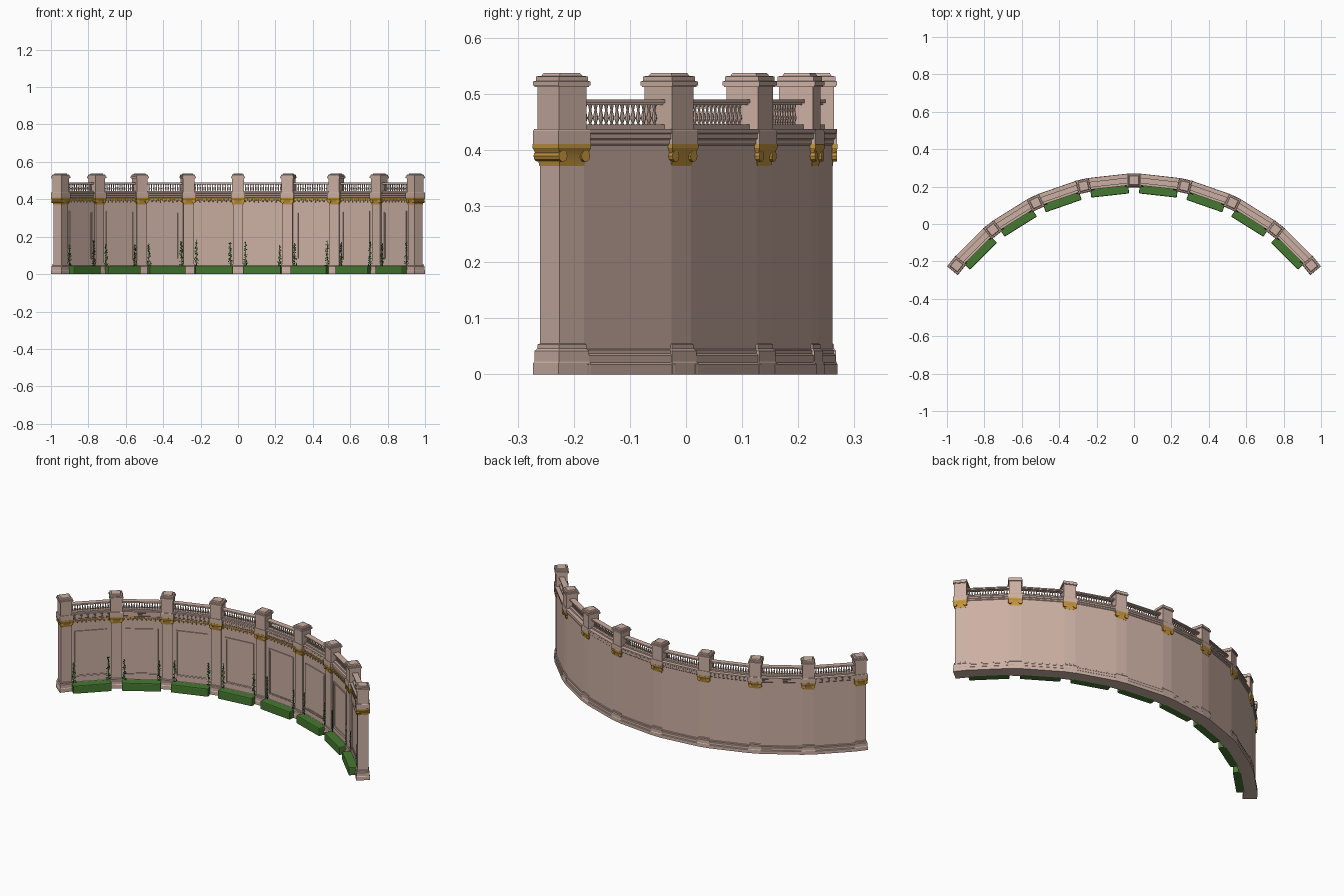
import bpy, bmesh, math, random
from mathutils import Matrix, Vector

if "Cube" in bpy.data.objects:
    bpy.data.objects.remove(bpy.data.objects["Cube"])

random.seed(4)
R, CY = 1.2165, -0.9835            # arc radius and centre
STEP = math.radians(12.8)          # angle between pillars
HALF = STEP / 2
PILLARS = [i * STEP for i in range(-4, 5)]
BAYS = [(i + 0.5) * STEP for i in range(-4, 4)]
BACK = (R + .028) * math.cos(HALF) + .028 * math.sin(HALF)   # outer wall face
WALL_T = (R + .028) * math.sin(HALF) - .028 * math.cos(HALF)  # half bay length
FRONT = 1.194                      # inner wall face


def material(name, col):
    m = bpy.data.materials.new(name)
    m.diffuse_color = (*col, 1)
    m.use_nodes = True
    m.node_tree.nodes["Principled BSDF"].inputs["Base Color"].default_value = m.diffuse_color
    return m


STONE = material("pink stone", (.60, .43, .365))
GOLD = material("gold", (.55, .30, .05))
HEDGE = material("hedge green", (.06, .19, .03))
VINE = material("vine green", (.025, .11, .02))


def frame(angle, r=0.0):
    """Local x runs along the wall, y points outward."""
    pos = Vector((r * math.sin(angle), CY + r * math.cos(angle), 0))
    return Matrix.Translation(pos) @ Matrix.Rotation(-angle, 4, 'Z')


def loft(bm, rings):
    rows = [[bm.verts.new(p) for p in ring] for ring in rings]
    n = len(rows[0])
    for a, b in zip(rows, rows[1:]):
        for i in range(n):
            j = (i + 1) % n
            bm.faces.new((a[i], a[j], b[j], b[i]))
    bm.faces.new(rows[0][::-1])
    bm.faces.new(rows[-1])


def lathe(bm, profile, n, m=Matrix(), square=False):
    """Stack of n-sided rings from (half width, z) pairs."""
    k = math.sqrt(2) if square else 1
    off = math.pi / 4 if square else 0
    loft(bm, [[m @ Vector((r * k * math.cos(off + math.tau * i / n),
                           r * k * math.sin(off + math.tau * i / n), z))
               for i in range(n)] for r, z in profile])


def box(bm, lo, hi):
    (x0, y0, z0), (x1, y1, z1) = lo, hi
    loft(bm, [[Vector(p) for p in ((x0, y0, z), (x1, y0, z), (x1, y1, z), (x0, y1, z))]
              for z in (z0, z1)])


def repeat(name, build, angles, r, mat, smooth=False):
    """Build one piece per angle and place it around the arc."""
    bm = bmesh.new()
    for a in angles:
        part = bmesh.new()
        build(part)
        bmesh.ops.recalc_face_normals(part, faces=part.faces)
        part.transform(frame(a, r))
        tmp = bpy.data.meshes.new("tmp")
        part.to_mesh(tmp)
        part.free()
        bm.from_mesh(tmp)
        bpy.data.meshes.remove(tmp)
    me = bpy.data.meshes.new(name)
    bm.to_mesh(me)
    bm.free()
    me.materials.append(mat)
    ob = bpy.data.objects.new(name, me)
    bpy.context.scene.collection.objects.link(ob)
    if smooth:
        bpy.context.view_layer.objects.active = ob
        ob.select_set(True)
        bpy.ops.object.shade_smooth_by_angle()
        ob.select_set(False)
    return ob


# Square pillars with stepped base, cornice block and pedestal
def pillar(bm):
    lathe(bm, [(.0365, 0), (.0365, .02), (.0345, .023), (.0345, .042), (.031, .046),
               (.031, .053), (.028, .055), (.028, .409), (.0365, .411), (.0365, .434),
               (.035, .437), (.031, .437), (.031, .512), (.0345, .512), (.0345, .515),
               (.0365, .515), (.0365, .522), (.033, .523), (.033, .531),
               (.026, .532), (.023, .537)], 4, square=True)


# Gold capitals with scrolls
def capital(bm):
    lathe(bm, [(.0285, .371), (.0295, .378), (.032, .390), (.036, .401), (.0372, .403),
               (.0372, .411)], 4, square=True)
    for s in (-1, 1):
        m = Matrix.Translation((s * .026, 0, .389)) @ Matrix.Rotation(math.pi / 2, 4, 'X')
        lathe(bm, [(.010, -.036), (.010, .036)], 10, m)


# Wall bay: base mouldings, plain face and stepped cornice in one profile
def wall(bm):
    prof = [(.009, 0), (.009, .018), (.006, .021), (.006, .034), (.003, .037),
            (.003, .043), (0, .045), (0, .408), (.003, .411), (.003, .418),
            (.006, .420), (.006, .428), (.008, .430), (.008, .437)]
    pts = [(BACK + d, z) for d, z in prof] + [(FRONT - d, z) for d, z in reversed(prof)]
    loft(bm, [[Vector((t, y, z)) for y, z in pts] for t in (-WALL_T, WALL_T)])


# Raised panel frames on the inner face
def panel(bm):
    w, z0, z1 = .083, .075, .335
    for d, g in ((.005, 0), (.003, .006)):
        a, b, c = w - g, z0 + g, z1 - g
        y0, y1 = FRONT - d, FRONT + .002
        for s in (-1, 1):
            box(bm, (s * a - .003, y0, b), (s * a + .003, y1, c))
        for z in (b, c):
            box(bm, (-a - .003, y0, z - .003), (a + .003, y1, z + .003))


# Gold frieze of rosettes and drops
def frieze(bm):
    n = 17
    for i in range(n):
        x = (i - (n - 1) / 2) * .0118
        m = Matrix.Translation((x, FRONT - .001, .397 if i % 2 else .391))
        h = .005 if i % 2 else .009
        lathe(bm, [(.0008, -h), (.0045, 0), (.0008, h)], 6, m)
    box(bm, (-.104, FRONT - .003, .402), (.104, FRONT + .002, .406))


# Balustrade rails and turned balusters
RAIL = 1.2125


def rails(bm):
    for z0, z1, w in ((.437, .445, .014), (.480, .484, .011), (.484, .490, .015)):
        box(bm, (-.108, -w, z0), (.108, w, z1))


def balusters(bm):
    for i in range(15):
        m = Matrix.Translation(((i - 7) * .0135, 0, 0))
        lathe(bm, [(.004, .444), (.002, .448), (.0048, .456), (.0036, .463),
                   (.002, .471), (.003, .476), (.004, .481)], 8, m)


# Clipped hedges
def hedge(bm):
    box(bm, (-.102, 1.143, .001), (.102, 1.192, .046))
    bmesh.ops.bevel(bm, geom=[e for e in bm.edges if max(v.co.z for v in e.verts) > .02],
                    offset=.005, segments=2, affect='EDGES', profile=.5)


# Climbing vines made of small leaves on a thin stem
def vines(bm):
    for s in (-1, 1):
        top = random.uniform(.15, .185)
        box(bm, (s * .092 - .001, FRONT - .008, .03), (s * .092 + .001, FRONT - .005, top))
        for _ in range(48):
            u = random.random() ** 1.3
            z = .04 + u * (top - .04)
            spread = .012 * (1 - .6 * u)
            c = Vector((s * .091 + random.uniform(-1, 1) * spread,
                        FRONT - random.uniform(.005, .013), z))
            turn = Matrix.Rotation(random.uniform(0, math.tau), 3, 'Y')
            tilt = Matrix.Rotation(random.uniform(-.6, .6), 3, 'X')
            k = random.uniform(.004, .0062)
            bm.faces.new([bm.verts.new(c + tilt @ turn @ Vector(p) * k) for p in
                          ((-1, 0, 0), (0, 0, -.6), (1, 0, 0), (0, 0, .6))])


repeat("pillars", pillar, PILLARS, R, STONE)
repeat("gold_capitals", capital, PILLARS, R, GOLD, True)
repeat("wall_bays", wall, BAYS, 0, STONE)
repeat("wall_panel_frames", panel, BAYS, 0, STONE)
repeat("gold_frieze", frieze, BAYS, 0, GOLD)
repeat("balustrade_rails", rails, BAYS, RAIL, STONE)
repeat("balusters", balusters, BAYS, RAIL, STONE, True)
repeat("hedges", hedge, BAYS, 0, HEDGE)
repeat("climbing_vines", vines, BAYS, 0, VINE)
